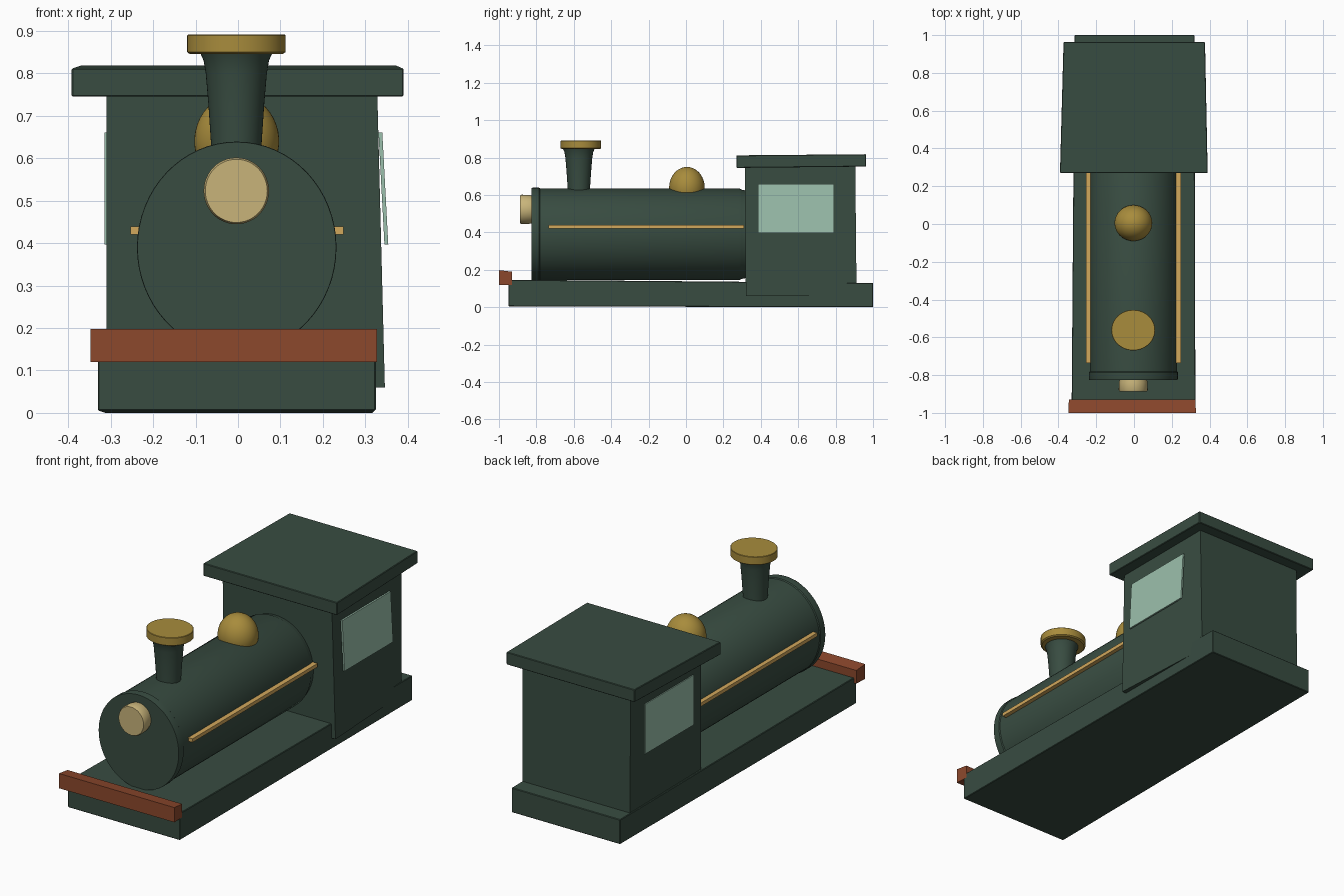
import bpy, bmesh, math
from mathutils import Vector

if "Cube" in bpy.data.objects:
    bpy.data.objects.remove(bpy.data.objects["Cube"])


def material(name, rgb):
    m = bpy.data.materials.new(name)
    lin = [((c / 255 + 0.055) / 1.055) ** 2.4 for c in rgb]
    m.diffuse_color = (*lin, 1)
    m.use_nodes = True
    m.node_tree.nodes["Principled BSDF"].inputs["Base Color"].default_value = m.diffuse_color
    return m


GREEN = material("dark green", (56, 76, 65))
GLASS = material("pale green glass", (155, 192, 172))
RED = material("brick red", (140, 72, 44))
GOLD = material("brass gold", (168, 140, 60))
CREAM = material("lamp cream", (200, 180, 122))
TRIM = material("light gold trim", (210, 168, 92))


def finish(name, bm, mat, smooth=False):
    bmesh.ops.recalc_face_normals(bm, faces=bm.faces)
    me = bpy.data.meshes.new(name)
    bm.to_mesh(me)
    bm.free()
    me.materials.append(mat)
    ob = bpy.data.objects.new(name, me)
    bpy.context.collection.objects.link(ob)
    if smooth:
        bpy.ops.object.select_all(action='DESELECT')
        ob.select_set(True)
        bpy.context.view_layer.objects.active = ob
        bpy.ops.object.shade_smooth_by_angle(angle=math.radians(35))
    return ob


def block(name, front, back, mat, bevel=0.0):
    """Block lofted from a front to a back quad of points."""
    bm = bmesh.new()
    a = [bm.verts.new(p) for p in front]
    b = [bm.verts.new(p) for p in back]
    bm.faces.new(a)
    bm.faces.new(b[::-1])
    for i in range(4):
        j = (i + 1) % 4
        bm.faces.new((a[i], b[i], b[j], a[j]))
    if bevel:
        bmesh.ops.bevel(bm, geom=bm.edges[:], offset=bevel, segments=1, affect='EDGES')
    return finish(name, bm, mat)


def quad(x0, x1, y, z0, z1):
    return [(x0, y, z0), (x1, y, z0), (x1, y, z1), (x0, y, z1)]


def lathe(name, profile, centre, mat, axis='Z', stretch=1.0, n=48):
    """Turned part: profile of (radius, position along the axis)."""
    bm = bmesh.new()
    cx, cy = centre
    rings = []
    for r, h in profile:
        ring = []
        for k in range(n):
            t = 2 * math.pi * k / n
            u, v = r * math.cos(t), r * stretch * math.sin(t)
            co = (cx + u, cy + v, h) if axis == 'Z' else (cx + u, h, cy + v)
            ring.append(bm.verts.new(co))
        rings.append(ring)
    for a, b in zip(rings, rings[1:]):
        for k in range(n):
            j = (k + 1) % n
            bm.faces.new((a[k], a[j], b[j], b[k]))
    bm.faces.new(rings[0])
    bm.faces.new(rings[-1])
    return finish(name, bm, mat, True)


# Running board and front buffer beam
block("running_board", quad(-0.33, 0.325, -0.95, 0.005, 0.147),
      quad(-0.315, 0.32, 1.0, 0.0, 0.13), GREEN, 0.003)
block("buffer_beam", quad(-0.347, 0.328, -1.0, 0.12, 0.198),
      quad(-0.345, 0.325, -0.93, 0.12, 0.19), RED)

# Boiler barrel with front smokebox ring
lathe("boiler", [(0.231, -0.80), (0.231, 0.285), (0.225, 0.298), (0.22, 0.325)],
      (-0.003, 0.39), GREEN, 'Y', 1.06, 64)
lathe("smokebox_ring", [(0.234, -0.825), (0.235, -0.82), (0.235, -0.785), (0.231, -0.78)],
      (-0.003, 0.39), GREEN, 'Y', 1.06, 64)

# Headlamp
lathe("headlamp", [(0.073, -0.887), (0.077, -0.878), (0.076, -0.84), (0.072, -0.82)],
      (-0.004, 0.523), CREAM, 'Y', 1.02)

# Chimney and its cap
lathe("chimney", [(0.059, 0.60), (0.06, 0.64), (0.066, 0.73), (0.072, 0.80),
                  (0.077, 0.83), (0.085, 0.848)], (-0.004, -0.573), GREEN)
lathe("chimney_cap", [(0.109, 0.845), (0.116, 0.85), (0.116, 0.889), (0.114, 0.891)],
      (-0.004, -0.562), GOLD, stretch=0.93)

# Steam dome
dome = [(0.1 * math.cos(a), 0.64 + 0.11 * math.sin(a))
        for a in [math.radians(-30 + 119 * i / 14) for i in range(15)]]
lathe("steam_dome", dome, (-0.003, 0.005), GOLD, stretch=0.95)

# Handrails on both sides of the boiler
for side, s in (("left", -1), ("right", 1)):
    xs = sorted((s * 0.222 - 0.002, s * 0.251 - 0.002))
    block("handrail_" + side, quad(*xs, -0.735, 0.42, 0.439),
          quad(*xs, 0.31, 0.42, 0.439), TRIM)

# Cab, right wall leaning out over the running board
block("cab", [(-0.31, 0.32, 0.06), (0.346, 0.32, 0.06), (0.328, 0.315, 0.76), (-0.31, 0.315, 0.76)],
      [(-0.31, 0.912, 0.06), (0.316, 0.912, 0.06), (0.322, 0.905, 0.76), (-0.31, 0.905, 0.76)], GREEN)

# Cab roof
block("cab_roof", quad(-0.392, 0.39, 0.27, 0.745, 0.812),
      quad(-0.373, 0.376, 0.963, 0.752, 0.818), GREEN, 0.003)


# Cab side windows, thin plates on the walls
def window(name, bottom, top, thick):
    def edge(y):
        return [(bottom, y, 0.397), (bottom + thick, y, 0.397),
                (top + thick, y, 0.66), (top, y, 0.66)]
    block(name, edge(0.385), edge(0.79), GLASS)


window("window_right", 0.345, 0.331, 0.009)
window("window_left", -0.315, -0.315, 0.009)
